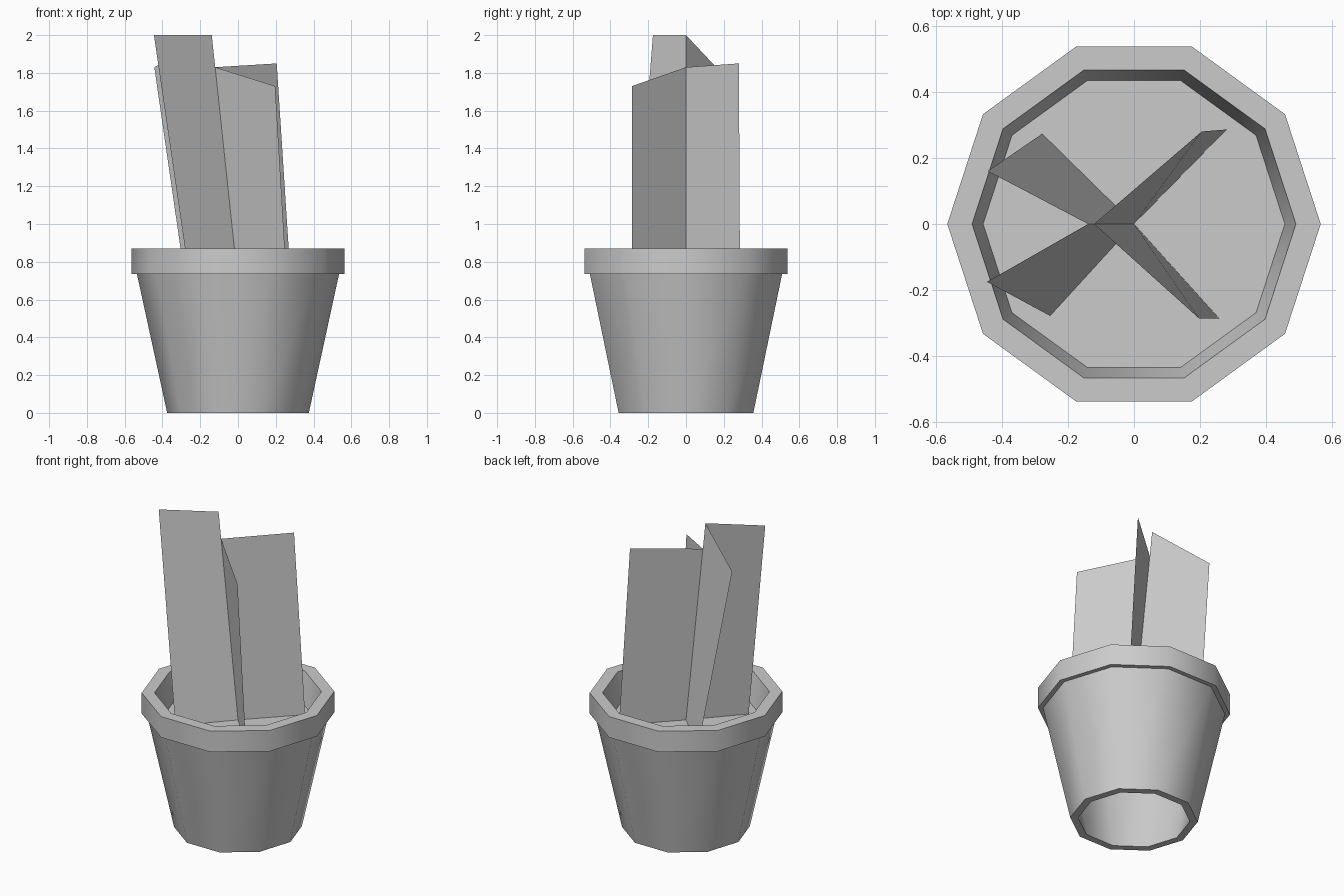
import bpy, bmesh, math
from math import cos, sin, pi

cube = bpy.data.objects.get("Cube")
if cube:
    bpy.data.objects.remove(cube, do_unlink=True)

SIDES = 10
SOIL_Z = 0.69

grey = bpy.data.materials.new("plain grey")
grey.use_nodes = True
grey.diffuse_color = (0.6, 0.6, 0.6, 1)
shader = next(n for n in grey.node_tree.nodes if n.type == 'BSDF_PRINCIPLED')
shader.inputs["Base Color"].default_value = (0.6, 0.6, 0.6, 1)


def finish(name, bm):
    mesh = bpy.data.meshes.new(name)
    bm.to_mesh(mesh)
    bm.free()
    mesh.materials.append(grey)
    obj = bpy.data.objects.new(name, mesh)
    bpy.context.collection.objects.link(obj)
    return obj


def ring(bm, radius, z):
    return [bm.verts.new((radius * cos(2 * pi * i / SIDES), radius * sin(2 * pi * i / SIDES), z))
            for i in range(SIDES)]


# Pot: closed wall profile turned around z, open at the bottom
profile = [(0.375, 0), (0.535, 0.735), (0.565, 0.735), (0.565, 0.87), (0.49, 0.87), (0.328, 0)]
bm = bmesh.new()
rings = [ring(bm, r, z) for r, z in profile]
for k, lower in enumerate(rings):
    upper = rings[(k + 1) % len(rings)]
    for i in range(SIDES):
        j = (i + 1) % SIDES
        bm.faces.new((lower[i], lower[j], upper[j], upper[i]))
bmesh.ops.recalc_face_normals(bm, faces=bm.faces)
pot = finish("pot", bm)
bpy.ops.object.select_all(action='DESELECT')
pot.select_set(True)
bpy.context.view_layer.objects.active = pot
bpy.ops.object.shade_smooth_by_angle(angle=math.radians(40))

# Soil: flat disc inside the wall
bm = bmesh.new()
bm.faces.new(ring(bm, 0.457, SOIL_Z))
finish("soil", bm)


# Leaves: four flat sheets fanning out from one leaning stem line
def leaf(name, bottom, top, stem_z):
    stem_x = -0.106 * (stem_z - SOIL_Z)
    corners = [(0, 0, SOIL_Z), (*bottom, SOIL_Z), top, (stem_x, 0, stem_z)]
    bm = bmesh.new()
    bm.faces.new([bm.verts.new(c) for c in corners])
    bm.normal_update()
    if bm.faces[:][0].normal.z < 0:
        bmesh.ops.reverse_faces(bm, faces=bm.faces[:])
    finish(name, bm)


leaf("leaf_front_right", (-0.254, -0.278), (-0.445, -0.175, 2.0), 2.0)
leaf("leaf_back_right", (-0.278, 0.273), (-0.443, 0.16, 1.83), 2.0)
leaf("leaf_back_left", (0.28, 0.286), (0.205, 0.28, 1.85), 1.83)
leaf("leaf_front_left", (0.258, -0.286), (0.197, -0.286, 1.73), 1.83)
